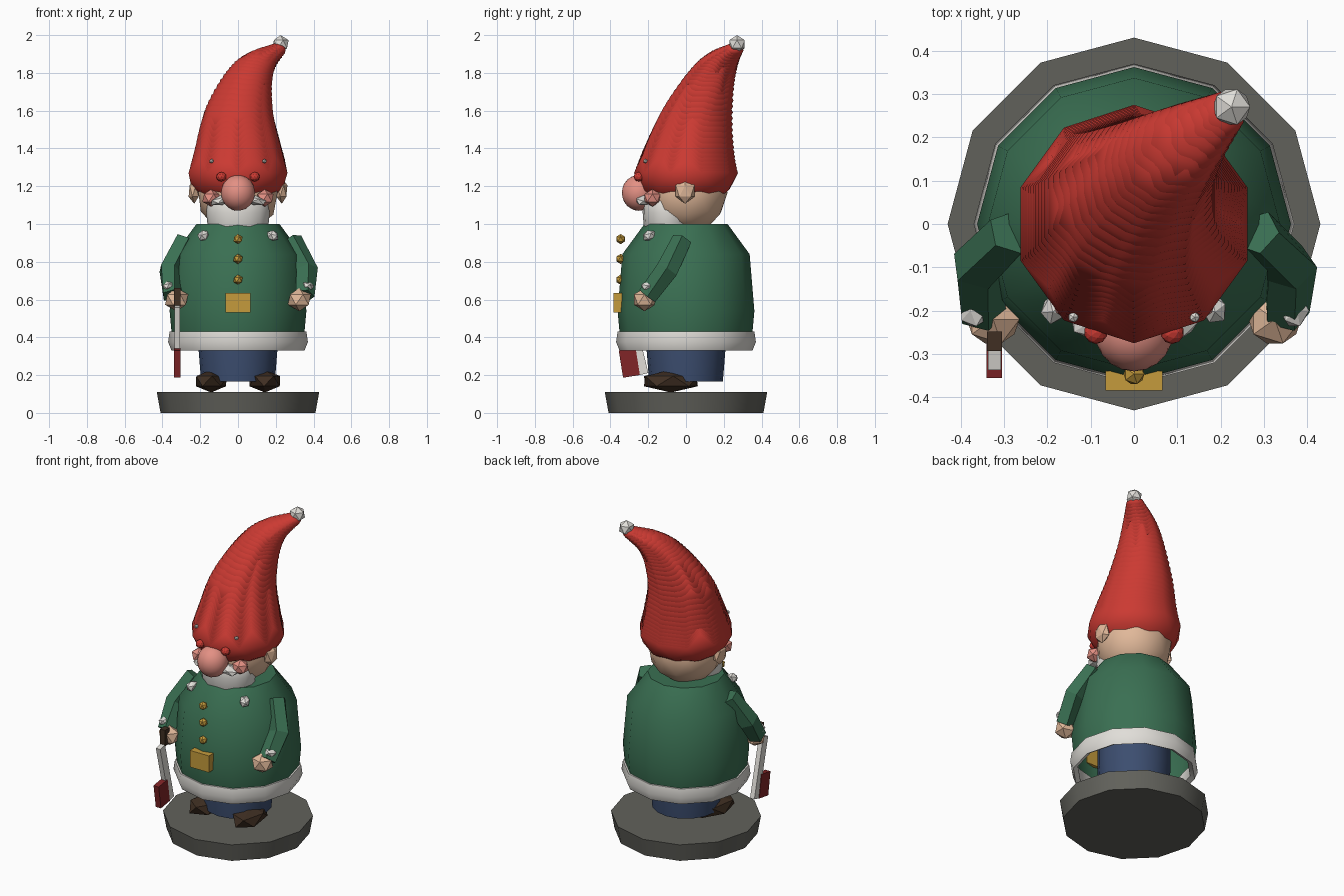
import bpy, bmesh, math
from mathutils import Vector, Matrix, Euler

if "Cube" in bpy.data.objects:
    bpy.data.objects.remove(bpy.data.objects["Cube"])


def mat(name, r, g, b):
    m = bpy.data.materials.new(name)
    m.diffuse_color = (r, g, b, 1)
    m.use_nodes = True
    m.node_tree.nodes["Principled BSDF"].inputs["Base Color"].default_value = m.diffuse_color
    return m


RED = mat("hat red", 0.60, 0.042, 0.032)
DARK_RED = mat("dark red", 0.22, 0.018, 0.02)
GREEN = mat("coat green", 0.042, 0.16, 0.085)
BLUE = mat("trouser blue", 0.045, 0.075, 0.16)
BROWN = mat("boot brown", 0.05, 0.028, 0.016)
SKIN = mat("skin", 0.75, 0.48, 0.32)
PINK = mat("nose pink", 0.77, 0.28, 0.23)
WHITE = mat("trim white", 0.75, 0.73, 0.69)
GOLD = mat("gold", 0.56, 0.33, 0.045)
GREY = mat("stone grey", 0.12, 0.12, 0.105)


def finish(bm, name, material, smooth=None):
    bmesh.ops.recalc_face_normals(bm, faces=bm.faces)
    me = bpy.data.meshes.new(name)
    bm.to_mesh(me)
    bm.free()
    me.materials.append(material)
    ob = bpy.data.objects.new(name, me)
    bpy.context.collection.objects.link(ob)
    if smooth:
        bpy.ops.object.select_all(action='DESELECT')
        ob.select_set(True)
        bpy.context.view_layer.objects.active = ob
        bpy.ops.object.shade_smooth_by_angle(angle=math.radians(smooth))
    return ob


def place(loc, scale, rot=(0, 0, 0)):
    return Matrix.LocRotScale(Vector(loc), Euler(rot), Vector(scale))


def ball(name, material, loc, scale, sub=1, rot=(0, 0, 0), smooth=None):
    bm = bmesh.new()
    bmesh.ops.create_icosphere(bm, subdivisions=sub, radius=1, matrix=place(loc, scale, rot))
    return finish(bm, name, material, smooth)


def box(name, material, loc, size, rot=(0, 0, 0)):
    bm = bmesh.new()
    bmesh.ops.create_cube(bm, size=1, matrix=place(loc, size, rot))
    return finish(bm, name, material)


def lathe(name, material, profile, n=12, center=(0, 0), sy=1, closed=False, caps=(True, True), smooth=40):
    """Turn (radius, z) points around the vertical axis."""
    bm = bmesh.new()
    rings = []
    for r, z in profile:
        rings.append([bm.verts.new((center[0] + r * math.cos(math.tau * i / n),
                                    center[1] + sy * r * math.sin(math.tau * i / n), z)) for i in range(n)])
    pairs = list(zip(rings, rings[1:])) + ([(rings[-1], rings[0])] if closed else [])
    for a, b in pairs:
        for i in range(n):
            j = (i + 1) % n
            bm.faces.new((a[i], a[j], b[j], b[i]))
    if not closed:
        for ring, cap in zip((rings[0], rings[-1]), caps):
            if cap:
                bm.faces.new(ring)
    return finish(bm, name, material, smooth)


def limb(name, material, points, radii, n=5):
    """Faceted tube through a few points."""
    bm = bmesh.new()
    pts = [Vector(p) for p in points]
    rings = []
    for k, p in enumerate(pts):
        d = (pts[min(k + 1, len(pts) - 1)] - pts[max(k - 1, 0)]).normalized()
        u = d.cross(Vector((0, 1, 0))).normalized()
        v = d.cross(u)
        rings.append([bm.verts.new(p + radii[k] * (u * math.cos(math.tau * i / n) + v * math.sin(math.tau * i / n)))
                      for i in range(n)])
    for a, b in zip(rings, rings[1:]):
        for i in range(n):
            j = (i + 1) % n
            bm.faces.new((a[i], a[j], b[j], b[i]))
    bm.faces.new(rings[0])
    bm.faces.new(rings[-1])
    return finish(bm, name, material)


# Stand, trousers, coat and fur hem
lathe("stand", GREY, [(0.41, 0), (0.43, 0.11)])
lathe("trousers", BLUE, [(0.195, 0.165), (0.21, 0.35), (0.21, 0.5)], n=16)
lathe("coat", GREEN, [(0.335, 0.35), (0.352, 0.43), (0.362, 0.54), (0.337, 0.84), (0.22, 1.0)],
      caps=(False, True))
lathe("hem_trim", WHITE, [(0.325, 0.345), (0.352, 0.33), (0.37, 0.375), (0.362, 0.43), (0.335, 0.43)],
      closed=True)

# Head, beard and face
ball("head", SKIN, (0, 0, 1.165), (0.22, 0.22, 0.22), 2, smooth=40)
lathe("beard", WHITE, [(0.13, 0.93), (0.16, 0.98), (0.168, 1.06), (0.165, 1.12), (0.13, 1.16)],
      n=16, center=(0, -0.095), sy=0.8)
ball("nose", PINK, (0, -0.25, 1.165), (0.09, 0.09, 0.095), 3, smooth=40)

# Hat: overlapping shrinking balls along a bent path, (x, y, z, radius)
path = [(0, 0, 1.27, 0.275), (0, 0.012, 1.38, 0.245), (0.002, 0.05, 1.56, 0.198),
        (0.045, 0.115, 1.74, 0.143), (0.105, 0.175, 1.85, 0.103), (0.2, 0.25, 1.92, 0.055)]
path = [Vector(p) for p in path]
hat = bmesh.new()
STEPS = 6
for k in range(len(path) - 1):
    p0, p1, p2 = path[max(k - 1, 0)], path[k], path[k + 1]
    p3 = path[min(k + 2, len(path) - 1)]
    for s in range(STEPS + (k == len(path) - 2)):
        t = s / STEPS
        q = 0.5 * (2 * p1 + (p2 - p0) * t + (2 * p0 - 5 * p1 + 4 * p2 - p3) * t * t
                   + (3 * p1 - p0 - 3 * p2 + p3) * t ** 3)
        bmesh.ops.create_icosphere(hat, subdivisions=2, radius=1,
                                   matrix=place(q.xyz, (q.w, q.w, q.w * 0.66)))
finish(hat, "hat", RED, 40)
ball("hat_pompom", WHITE, (0.225, 0.27, 1.952), (0.048, 0.048, 0.048))

# Paired parts
for side, s in (("left", -1), ("right", 1)):
    ball(side + "_ear", SKIN, (s * 0.232, -0.005, 1.175), (0.033, 0.058, 0.068))
    ball(side + "_cheek", PINK, (s * 0.142, -0.178, 1.138), (0.052, 0.05, 0.046))
    ball(side + "_moustache", WHITE, (s * 0.09, -0.225, 1.125), (0.065, 0.045, 0.026), rot=(0, s * 0.25, 0))
    ball(side + "_eye", RED, (s * 0.088, -0.25, 1.25), (0.027, 0.027, 0.025), 2)
    ball(side + "_eyebrow", WHITE, (s * 0.14, -0.215, 1.333), (0.013, 0.013, 0.012))
    ball(side + "_collar_tuft", WHITE, (s * 0.183, -0.195, 0.938), (0.032, 0.04, 0.03), rot=(0.3, 0, s * 0.5))
    limb(side + "_arm", GREEN, [(s * 0.285, -0.02, 0.915), (s * 0.362, -0.1, 0.755), (s * 0.35, -0.205, 0.62)],
         (0.055, 0.062, 0.055))
    ball(side + "_cuff", WHITE, (s * 0.37, -0.2, 0.672), (0.036, 0.042, 0.024), rot=(0, s * 0.3, 0))
    ball(side + "_hand", SKIN, (s * 0.325, -0.22, 0.6), (0.068, 0.065, 0.062))
    ball(side + "_boot", BROWN, (s * 0.142, -0.08, 0.168), (0.092, 0.165, 0.06), rot=(0, 0, s * 0.15))

# Buttons and buckle
for i, z in enumerate((0.92, 0.815, 0.705)):
    ball(f"button_{i + 1}", GOLD, (0, -0.346, z), (0.027, 0.027, 0.027))
box("buckle", GOLD, (0, -0.362, 0.583), (0.132, 0.045, 0.105))

# Hand tool
box("tool_grip", BROWN, (-0.322, -0.27, 0.612), (0.035, 0.045, 0.1))
box("tool_shaft", WHITE, (-0.322, -0.268, 0.385), (0.03, 0.05, 0.37), (math.radians(14), 0, 0))
box("tool_blade", DARK_RED, (-0.322, -0.3, 0.265), (0.036, 0.09, 0.145), (math.radians(9), 0, 0))
